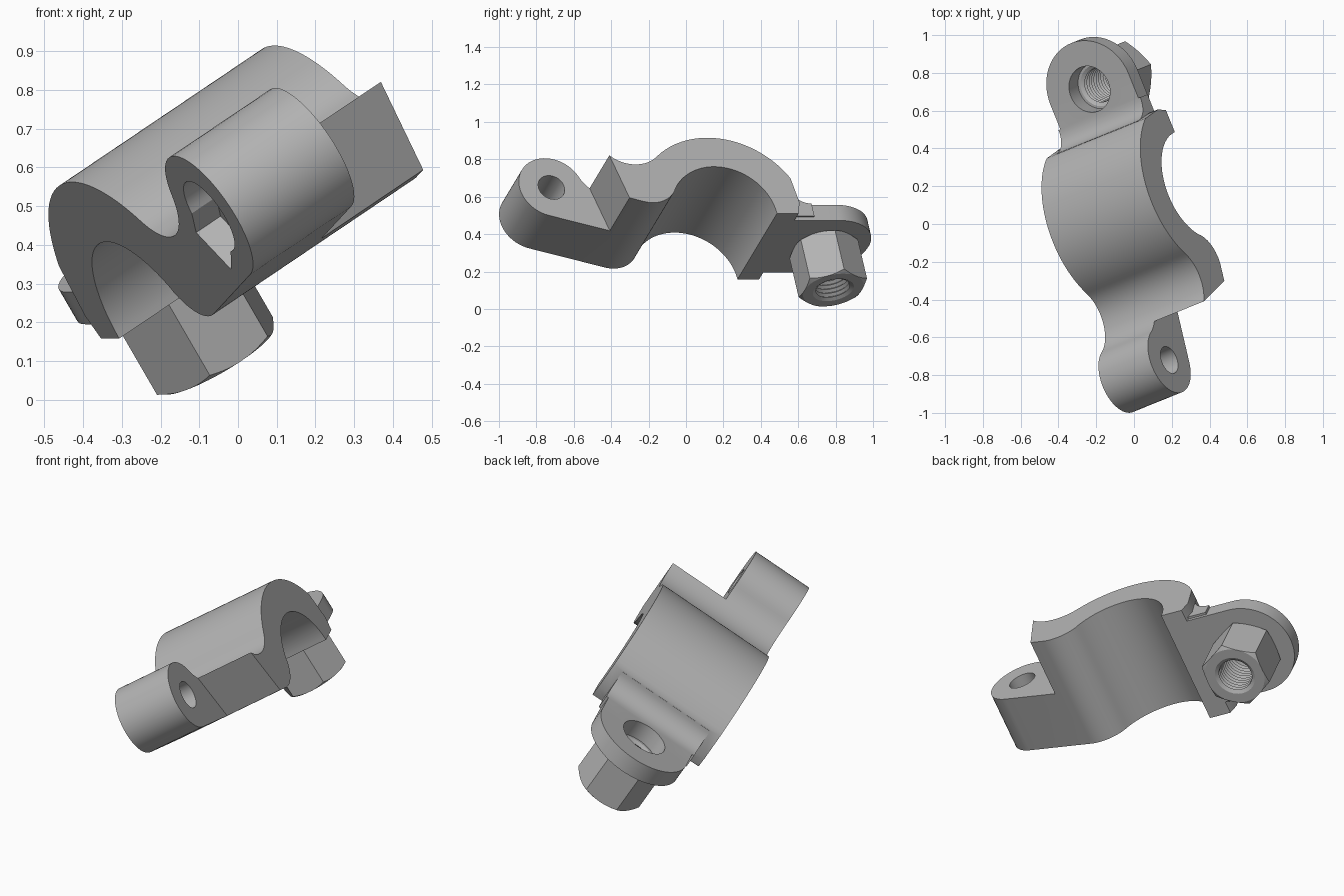
import bpy, bmesh, math
from mathutils import Matrix, Vector

cube = bpy.data.objects.get("Cube")
if cube:
    bpy.data.objects.remove(cube, do_unlink=True)

# One plain metal colour
metal = bpy.data.materials.new("grey metal")
metal.use_nodes = True
metal.diffuse_color = (0.45, 0.45, 0.45, 1)
metal.node_tree.nodes["Principled BSDF"].inputs["Base Color"].default_value = metal.diffuse_color

# Tilted frame: local x = bore axis, y = length, z = bolt axis
TILT = Matrix.Rotation(math.radians(22), 4, 'Z') @ Matrix.Rotation(math.radians(-32), 4, 'Y')
LEFT, RIGHT = -0.07, 0.595
MID = (LEFT + RIGHT) / 2
BOLT = (MID, 0.75)
FACE = 0.23                      # height of the mating plane


def arc(c, r, start, end, steps=24):
    return [(c[0] + r * math.cos(math.radians(start + (end - start) * i / steps)),
             c[1] + r * math.sin(math.radians(start + (end - start) * i / steps)))
            for i in range(steps + 1)]


def bearing(p, q):
    return math.degrees(math.atan2(q[1] - p[1], q[0] - p[0]))


def finish(name, bm):
    bmesh.ops.remove_doubles(bm, verts=bm.verts, dist=1e-5)
    bmesh.ops.recalc_face_normals(bm, faces=bm.faces)
    mesh = bpy.data.meshes.new(name)
    bm.to_mesh(mesh)
    bm.free()
    mesh.materials.append(metal)
    ob = bpy.data.objects.new(name, mesh)
    ob.matrix_world = TILT
    bpy.context.collection.objects.link(ob)
    return ob


def prism(name, outline, low, high, axis='x'):
    """Extrude an outline: (y, z) along x, or (x, y) along z."""
    bm = bmesh.new()
    place = (lambda p, h: (h, p[0], p[1])) if axis == 'x' else (lambda p, h: (p[0], p[1], h))
    face = bm.faces.new([bm.verts.new(place(p, low)) for p in outline])
    new = bmesh.ops.extrude_face_region(bm, geom=[face])["geom"]
    shift = Vector(place((0, 0), high - low))
    bmesh.ops.translate(bm, vec=shift, verts=[v for v in new if isinstance(v, bmesh.types.BMVert)])
    return finish(name, bm)


def lathe(name, profile, steps=48):
    """Spin a closed-ended (radius, height) profile about the bolt axis."""
    bm = bmesh.new()
    rings = [[bm.verts.new((x, y, z)) for x, y in arc(BOLT, r, 0, 360, steps)[:-1]]
             for r, z in profile]
    for a, b in zip(rings, rings[1:]):
        for i in range(steps):
            j = (i + 1) % steps
            bm.faces.new((a[i], a[j], b[j], b[i]))
    bm.faces.new(rings[0])
    bm.faces.new(rings[-1])
    return finish(name, bm)


def combine(target, tool, operation):
    mod = target.modifiers.new("combine", 'BOOLEAN')
    mod.operation, mod.object, mod.solver = operation, tool, 'EXACT'
    bpy.context.view_layer.objects.active = target
    bpy.ops.object.modifier_apply(modifier=mod.name)
    bpy.data.objects.remove(tool, do_unlink=True)


def smooth(ob):
    bpy.ops.object.select_all(action='DESELECT')
    ob.select_set(True)
    bpy.context.view_layer.objects.active = ob
    bpy.ops.object.shade_smooth_by_angle(angle=math.radians(28))


# Clamp arch with hinge lug, drawn as one side profile
bore, pin, under = (0.07, 0.225), (-0.737, 0.602), (-0.33, 0.468)
bore_r, arch_r, lug_r, under_r, dip_r = 0.30, 0.482, 0.184, 0.17, 0.20
span = (Vector(bore) - Vector(pin))
d1, d2 = lug_r + dip_r, arch_r + dip_r
along = (span.length_squared + d1 ** 2 - d2 ** 2) / (2 * span.length)
way = span.normalized()
dip = Vector(pin) + way * along + Vector((-way.y, way.x)) * math.sqrt(d1 ** 2 - along ** 2)

profile = (arc(pin, lug_r, bearing(pin, dip), 253.4, 36)
           + arc(under, under_r, 253.4, 360 + bearing(under, bore), 14)
           + arc(bore, bore_r, bearing(bore, under), 1, 40)
           + [(0.495, FACE), (0.515, 0.3)]
           + arc(bore, arch_r, 28, bearing(bore, dip), 36)
           + arc(dip, dip_r, 360 + bearing(dip, bore), bearing(dip, pin) + 360
                 if bearing(dip, pin) < 0 else bearing(dip, pin), 20)[1:-1])
clamp = prism("clamp_half", profile, LEFT, RIGHT)

# Clear half the width for the mating hinge lug
gap = [(-0.545, 0.72), (-0.519, 0.60), (-0.457, 0.32), (-0.44, 0.2), (-1.2, 0.2), (-1.2, 1.0), (-0.545, 1.0)]
combine(clamp, prism("hinge_gap", gap, MID, RIGHT + 0.2), 'DIFFERENCE')

# Bolt plate with rounded end, and the fillet rising into the arch
plate_r = 0.2625
plate = [(MID + plate_r, 0.45)] + arc(BOLT, plate_r, 0, 180, 36) + [(MID - plate_r, 0.45)]
combine(clamp, prism("bolt_plate", plate, FACE, 0.328, 'z'), 'UNION')
web = [(0.45, 0.25), (0.61, 0.25)] + arc((0.61, 0.44), 0.112, 270, 180, 10) + [(0.45, 0.44)]
combine(clamp, prism("plate_fillet", web, MID - 0.275, MID + 0.275), 'UNION')

# Bolt hole, hinge pin hole and the keyed pin-head pocket
combine(clamp, lathe("bolt_hole", [(0.125, 0.15), (0.125, 0.5)]), 'DIFFERENCE')
combine(clamp, prism("pin_hole", arc(pin, 0.075, 0, 360, 40)[:-1], LEFT - 0.1, MID + 0.1), 'DIFFERENCE')
pocket = arc(pin, 0.107, 5, 265, 30) + [(pin[0] + 0.06, pin[1] - 0.161), (pin[0] + 0.153, pin[1] - 0.049)]
combine(clamp, prism("pin_pocket", pocket, LEFT - 0.1, LEFT + 0.08), 'DIFFERENCE')
smooth(clamp)

# Hex nut with chamfered corners and a ridged bore
low, high, nut_r = -0.045, 0.228, 0.19
nut = prism("hex_nut", arc(BOLT, nut_r, 0, 360, 6)[:-1], low, high, 'z')
cone = [(0.165, low), (0.195, low + 0.018), (0.195, high - 0.018), (0.165, high)]
combine(nut, lathe("nut_chamfer", cone, 72), 'INTERSECT')
ridges = [(0.112, low - 0.02), (0.112, low)]
turns = 10
for i in range(turns):
    z = low + 0.012 + i * (high - low - 0.024) / turns
    ridges += [(0.092, z), (0.107, z + 0.012)]
ridges += [(0.092, high - 0.012), (0.112, high), (0.112, high + 0.02)]
combine(nut, lathe("nut_thread", ridges), 'DIFFERENCE')
smooth(nut)
